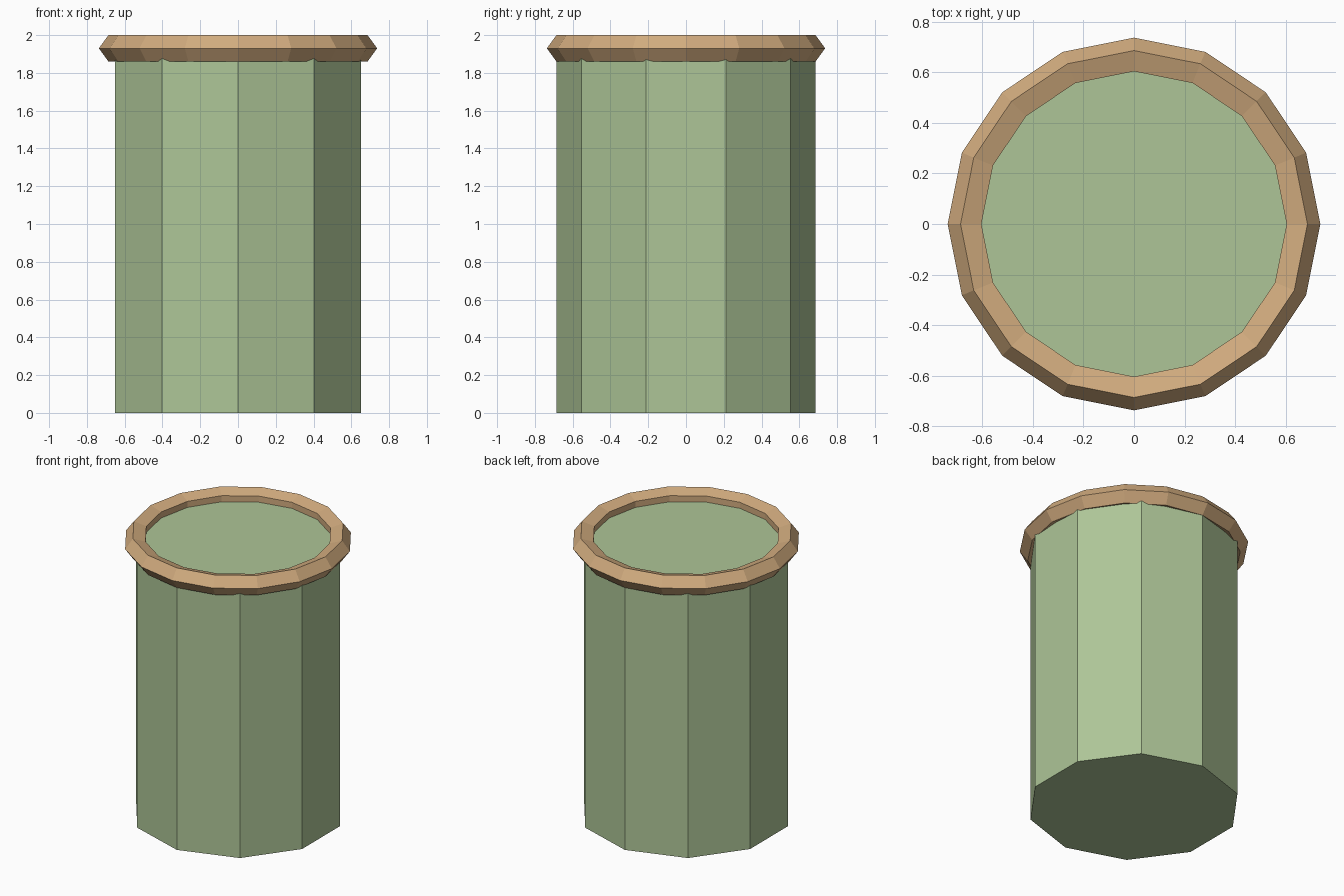
import bpy
import math

if "Cube" in bpy.data.objects:
    bpy.data.objects.remove(bpy.data.objects["Cube"])


def material(name, rgb):
    m = bpy.data.materials.new(name)
    m.diffuse_color = (*rgb, 1.0)
    m.use_nodes = True
    m.node_tree.nodes["Principled BSDF"].inputs["Base Color"].default_value = m.diffuse_color
    return m


green = material("sage green", (0.42, 0.56, 0.31))
tan = material("tan", (0.64, 0.41, 0.21))

RIM_Z = 1.93

# Ten-sided drum body, corners on the y axis, top recessed inside the rim
bpy.ops.mesh.primitive_cylinder_add(vertices=10, radius=0.685, depth=RIM_Z,
                                    location=(0, 0, RIM_Z / 2))
body = bpy.context.object
body.name = "drum_body"
body.data.materials.append(green)

# Sixteen-sided rim with a five-sided section pointing outward
bpy.ops.mesh.primitive_torus_add(major_segments=16, minor_segments=5,
                                 major_radius=0.663,
                                 minor_radius=0.07 / math.sin(math.radians(72)),
                                 location=(0, 0, RIM_Z))
rim = bpy.context.object
rim.name = "top_rim"
rim.data.materials.append(tan)

# Faceted look
for part in (body, rim):
    for face in part.data.polygons:
        face.use_smooth = False
